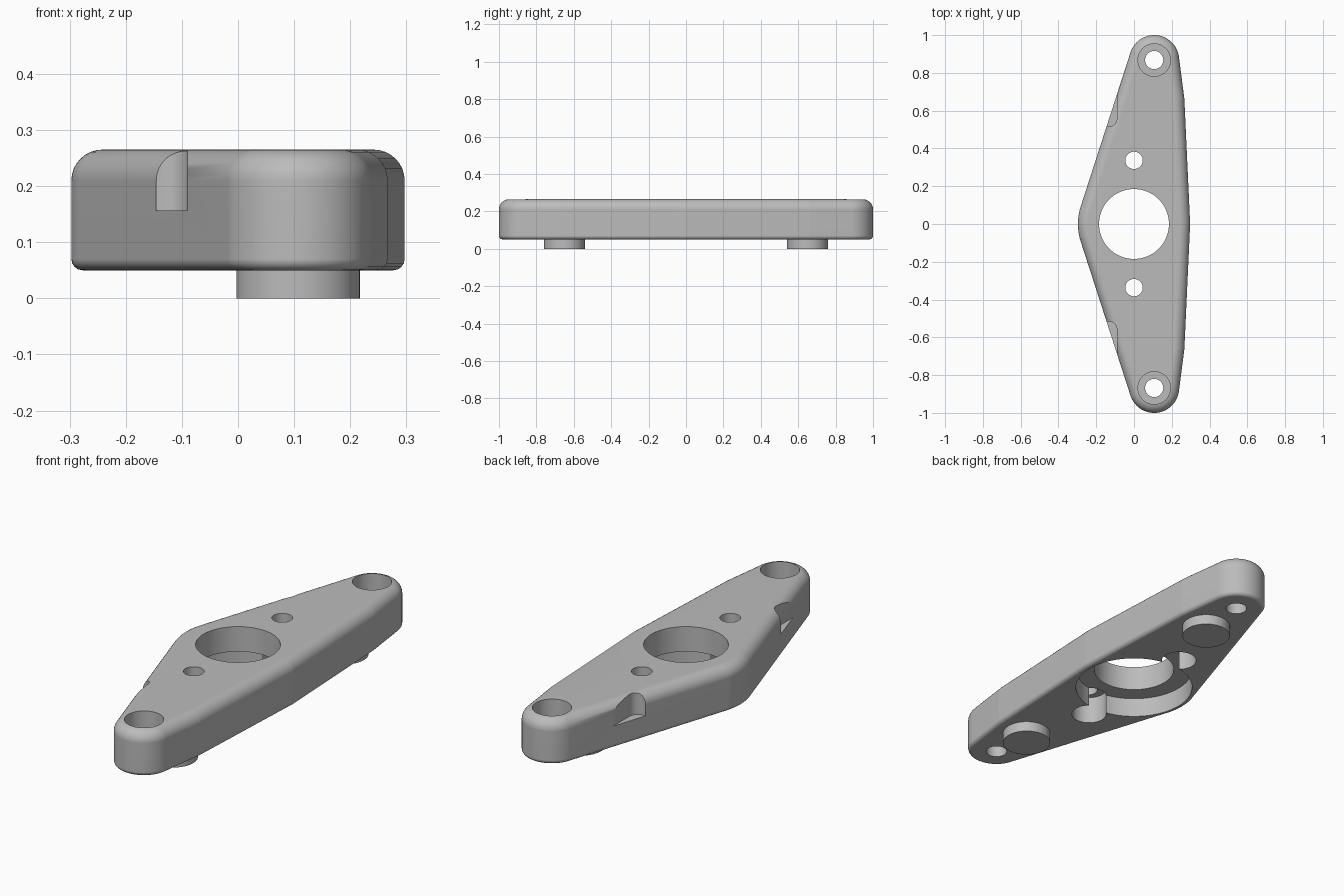
import bpy
import bmesh
from math import cos, sin, pi, tau

cube = bpy.data.objects.get("Cube")
if cube:
    bpy.data.objects.remove(cube, do_unlink=True)

gray = bpy.data.materials.new("plain gray")
gray.use_nodes = True
gray.diffuse_color = (0.5, 0.5, 0.5, 1)
gray.node_tree.nodes["Principled BSDF"].inputs["Base Color"].default_value = (0.5, 0.5, 0.5, 1)

BOTTOM, TOP = 0.05, 0.265
END_X, END_Y = 0.107, 0.868


def loft(name, rings):
    """Skin a stack of equal-length rings and cap both ends."""
    bm = bmesh.new()
    loops = [[bm.verts.new(p) for p in ring] for ring in rings]
    n = len(loops[0])
    for low, high in zip(loops, loops[1:]):
        for i in range(n):
            j = (i + 1) % n
            bm.faces.new((low[i], low[j], high[j], high[i]))
    bm.faces.new(loops[0])
    bm.faces.new(loops[-1])
    bmesh.ops.recalc_face_normals(bm, faces=bm.faces)
    mesh = bpy.data.meshes.new(name)
    bm.to_mesh(mesh)
    bm.free()
    obj = bpy.data.objects.new(name, mesh)
    bpy.context.collection.objects.link(obj)
    mesh.materials.append(gray)
    return obj


def prism(name, outline, z0, z1):
    return loft(name, [[(x, y, z) for x, y in outline] for z in (z0, z1)])


def cylinder(name, x, y, r, z0, z1, n=64):
    return prism(name, [(x + r * cos(tau * i / n), y + r * sin(tau * i / n))
                        for i in range(n)], z0, z1)


def smooth(obj):
    bpy.ops.object.select_all(action="DESELECT")
    obj.select_set(True)
    bpy.context.view_layer.objects.active = obj
    bpy.ops.object.shade_smooth_by_angle(angle=pi / 6)


# Plate outline: taut band around a hub, two shoulders and two rounded ends
discs = [(0, 0, 0.297)]
for s in (-1, 1):
    discs += [(END_X, s * 0.65, 0.16), (END_X, s * END_Y, 0.132)]


def band(inset, z, n=192):
    ring = []
    for i in range(n):
        u, v = cos(tau * i / n), sin(tau * i / n)
        x, y, r = max(discs, key=lambda d: d[0] * u + d[1] * v + d[2])
        ring.append((x + (r - inset) * u, y + (r - inset) * v, z))
    return ring


# Plate body with a small lower and a large upper rounded edge
rings = []
for i in range(5):
    a = pi / 2 * i / 4
    rings.append(band(0.02 * (1 - sin(a)), BOTTOM + 0.02 * (1 - cos(a))))
for i in range(9):
    a = pi / 2 * i / 8
    rings.append(band(0.055 * (1 - cos(a)), TOP - 0.055 * (1 - sin(a))))
plate = loft("plate", rings)

# Central opening with a wide recess underneath
cutters = [cylinder("center_hole", 0, 0, 0.185, -0.1, 0.4, 96),
           cylinder("center_recess", 0, 0, 0.27, -0.1, 0.145, 96)]
for s in (-1, 1):
    # Countersunk end holes and stepped inner holes
    cutters += [
        cylinder("end_hole", END_X, s * END_Y, 0.048, -0.1, 0.4),
        cylinder("end_counterbore", END_X, s * END_Y, 0.086, 0.12, 0.4),
        cylinder("inner_hole", 0, s * 0.337, 0.046, -0.1, 0.4),
        cylinder("inner_counterbore", 0, s * 0.325, 0.08, -0.1, 0.185)]
    # Side pocket with one rounded corner
    outline = [(-0.5, 0.515)]
    for i in range(9):
        a = pi / 2 * i / 8
        outline.append((-0.135 + 0.045 * sin(a), 0.56 - 0.045 * cos(a)))
    outline += [(-0.09, 0.95), (-0.5, 0.95)]
    cutters.append(prism("side_pocket", [(x, s * y) for x, y in outline], 0.157, 0.4))

bpy.context.view_layer.objects.active = plate
for cutter in cutters:
    cutter.hide_render = True
    mod = plate.modifiers.new("cut", "BOOLEAN")
    mod.operation = "DIFFERENCE"
    mod.solver = "EXACT"
    mod.object = cutter
    bpy.ops.object.modifier_apply(modifier=mod.name)
    bpy.data.objects.remove(cutter, do_unlink=True)
smooth(plate)
weighted = plate.modifiers.new("even_shading", "WEIGHTED_NORMAL")
weighted.keep_sharp = True

# Locating pins under the plate
for s, side in ((-1, "front"), (1, "back")):
    smooth(cylinder(side + "_pin", END_X, s * 0.65, 0.11, 0, BOTTOM + 0.01))
